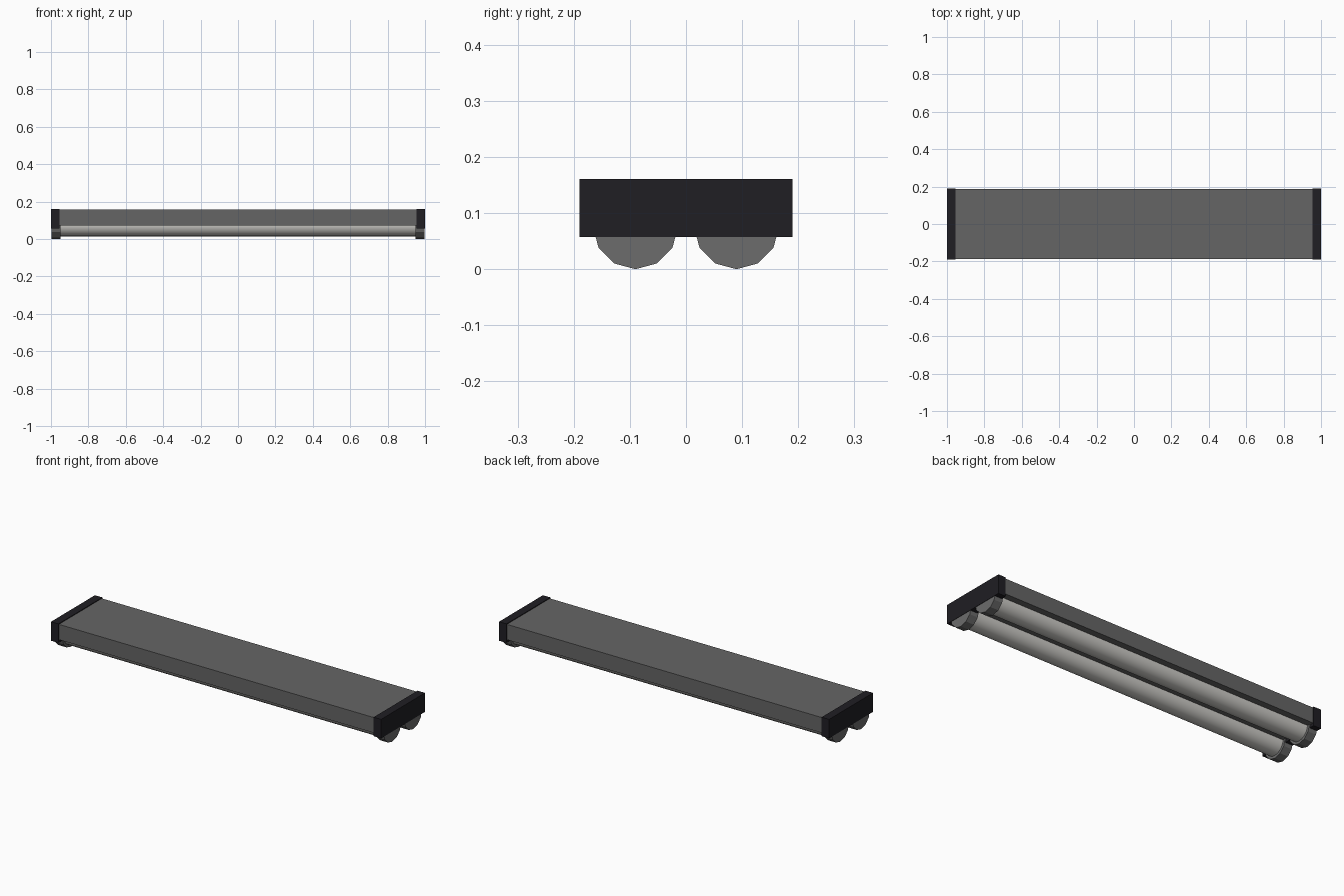
import bpy, math

if "Cube" in bpy.data.objects:
    bpy.data.objects.remove(bpy.data.objects["Cube"])


def material(name, rgb):
    m = bpy.data.materials.new(name)
    m.diffuse_color = (*rgb, 1)
    m.use_nodes = True
    m.node_tree.nodes["Principled BSDF"].inputs["Base Color"].default_value = m.diffuse_color
    return m


BLACK = material("black_plastic", (0.014, 0.013, 0.017))
HOUSING = material("housing_grey", (0.13, 0.13, 0.13))
SOCKET = material("socket_grey", (0.15, 0.15, 0.15))
GLASS = material("tube_glass", (0.62, 0.61, 0.58))


def box(name, lo, hi, mat):
    centre = [(a + b) / 2 for a, b in zip(lo, hi)]
    bpy.ops.mesh.primitive_cube_add(size=1, location=centre)
    o = bpy.context.object
    o.name = name
    o.scale = [b - a for a, b in zip(lo, hi)]
    bpy.ops.object.transform_apply(location=False, rotation=False, scale=True)
    o.data.materials.append(mat)
    return o


def rod(name, x0, x1, y, z, radius, sides, mat):
    # cylinder along x with a vertex pointing straight down
    bpy.ops.mesh.primitive_cylinder_add(
        vertices=sides, radius=radius, depth=x1 - x0,
        location=((x0 + x1) / 2, y, z), rotation=(0, math.pi / 2, 0))
    o = bpy.context.object
    o.name = name
    bpy.ops.object.transform_apply(location=False, rotation=True, scale=False)
    o.data.materials.append(mat)
    return o


# long housing
box("housing", (-0.955, -0.186, 0.073), (0.955, 0.186, 0.157), HOUSING)

# end caps
for side, s in (("left", -1), ("right", 1)):
    x0, x1 = sorted((s * 0.955, s * 1.0))
    box(side + "_end_cap", (x0, -0.19, 0.057), (x1, 0.19, 0.161), BLACK)

# two tubes, each held by a twelve-sided socket at both ends
for row, y in (("front", -0.09), ("back", 0.09)):
    rod(row + "_tube", -0.96, 0.96, y, 0.076, 0.061, 24, GLASS)
    bpy.ops.object.shade_smooth_by_angle(angle=math.radians(40))
    for side, s in (("left", -1), ("right", 1)):
        x0, x1 = sorted((s * 0.949, s * 0.998))
        rod(f"{row}_{side}_socket", x0, x1, y, 0.076, 0.076, 12, SOCKET)
